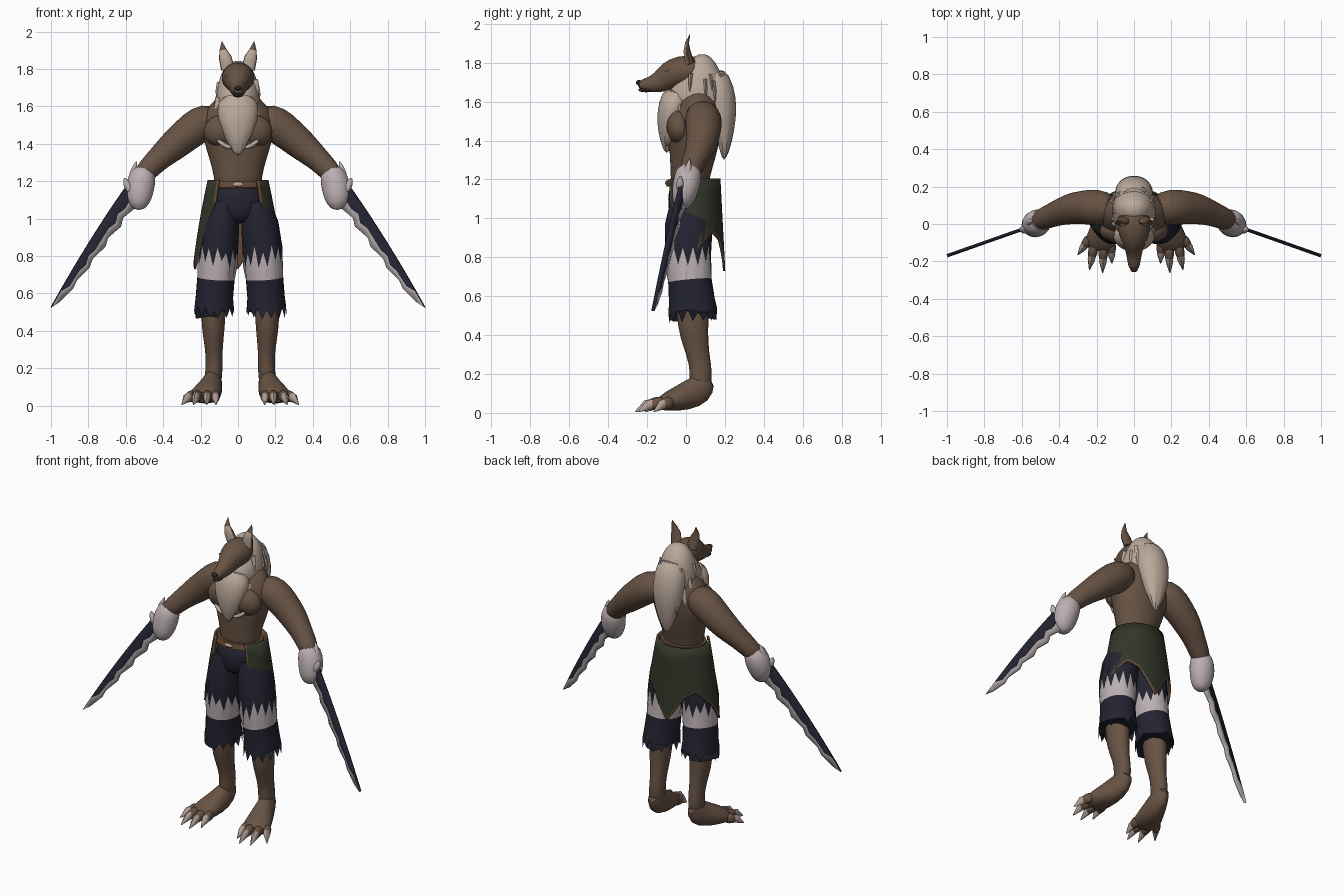
import bpy, bmesh, math, random
from mathutils import Vector, Matrix

random.seed(4)
cube = bpy.data.objects.get("Cube")
if cube:
    bpy.data.objects.remove(cube)

COLORS = {
    "brown_fur": (0.135, 0.085, 0.057),
    "cream_hair": (0.50, 0.40, 0.33),
    "pale_cloth": (0.50, 0.43, 0.44),
    "navy_cloth": (0.016, 0.017, 0.030),
    "green_cloth": (0.032, 0.037, 0.022),
    "leather_trim": (0.13, 0.070, 0.036),
    "dark_nose": (0.025, 0.019, 0.017),
    "claw": (0.43, 0.34, 0.30),
}
MATS = {}
for key, rgb in COLORS.items():
    m = bpy.data.materials.new(key)
    m.use_nodes = True
    m.diffuse_color = (*rgb, 1)
    bsdf = m.node_tree.nodes["Principled BSDF"]
    bsdf.inputs["Base Color"].default_value = (*rgb, 1)
    bsdf.inputs["Roughness"].default_value = 0.8
    MATS[key] = m
made = []


def finish(name, bm, mats, subsurf=0, fix=True):
    if fix:
        bmesh.ops.recalc_face_normals(bm, faces=bm.faces)
    me = bpy.data.meshes.new(name)
    bm.to_mesh(me)
    bm.free()
    for k in mats:
        me.materials.append(MATS[k])
    ob = bpy.data.objects.new(name, me)
    bpy.context.scene.collection.objects.link(ob)
    made.append(ob)
    if subsurf:
        ob.modifiers.new("smooth", "SUBSURF").levels = subsurf
        ob.modifiers["smooth"].render_levels = subsurf
    return ob


def tube(name, paths, mats, up=(0, 1, 0), n=14, bands=None, jag=None, subsurf=1, side=1):
    """Loft elliptical rings along paths of (x, y, z, radius_a, radius_b)."""
    bm = bmesh.new()
    for path in paths:
        path = [(p[0] * side, *p[1:4], p[-1]) for p in path]
        pts = [Vector(p[:3]) for p in path]
        rings = []
        for i, p in enumerate(path):
            t = (pts[min(i + 1, len(pts) - 1)] - pts[max(i - 1, 0)]).normalized()
            s = Vector(up).cross(t).normalized()
            w = t.cross(s)
            ring = []
            for k in range(n):
                a = math.tau * k / n
                co = pts[i] + s * p[3] * math.cos(a) + w * p[4] * math.sin(a)
                if jag and i in jag:
                    co.z += jag[i] * (k % 2 * 2 - 1) * random.uniform(0.3, 1)
                ring.append(bm.verts.new(co))
            rings.append(ring)
        for i in range(len(rings) - 1):
            for k in range(n):
                q = (k + 1) % n
                f = bm.faces.new((rings[i][k], rings[i][q], rings[i + 1][q], rings[i + 1][k]))
                f.material_index = bands[i] if bands else 0
        for ring, b in ((rings[0], 0), (rings[-1], -1)):
            bm.faces.new(ring).material_index = bands[b] if bands else 0
    return finish(name, bm, mats, subsurf)


def ball(name, loc, size, mat, tilt=0):
    bm = bmesh.new()
    mx = Matrix.Translation(loc) @ Matrix.Rotation(tilt, 4, "Y") @ Matrix.Diagonal((*size, 1))
    bmesh.ops.create_uvsphere(bm, u_segments=16, v_segments=10, radius=1, matrix=mx)
    return finish(name, bm, [mat])


# Torso, neck and head
tube("torso", [[(0, .02, 1.12, .13, .1), (0, .02, 1.22, .125, .1), (0, .035, 1.32, .155, .12),
                (0, .04, 1.42, .187, .135), (0, .055, 1.52, .2, .135), (0, .07, 1.6, .165, .105),
                (0, .07, 1.68, .08, .075)]], ["brown_fur"], n=20)
tube("head", [[(0, .1, 1.74, .06, .06), (0, .04, 1.75, .088, .088), (0, -.03, 1.757, .09, .084),
               (0, -.09, 1.735, .07, .074), (0, -.14, 1.695, .044, .054), (0, -.2, 1.685, .037, .038),
               (0, -.25, 1.688, .024, .018)]], ["brown_fur"], up=(0, 0, 1), n=18)
ball("nose", (0, -.243, 1.698), (.02, .015, .013), "dark_nose")
ball("mouth", (0, -.205, 1.66), (.028, .04, .012), "dark_nose")

# Mane wrapping the neck, falling down the back, and the beard on the chest
tube("neck_mane", [[(0, .07, 1.845, .03, .03), (0, .08, 1.80, .085, .075), (0, .085, 1.72, .108, .115),
                    (0, .06, 1.62, .125, .17), (0, .06, 1.54, .1, .16)]], ["cream_hair"], n=20)
tube("back_mane", [[(0, .12, 1.76, .085, .085), (0, .165, 1.65, .105, .09), (0, .185, 1.55, .1, .08),
                    (0, .195, 1.45, .075, .055), (0, .2, 1.37, .045, .03), (0, .195, 1.3, .008, .008)]],
     ["cream_hair"], n=18, jag={3: .012, 4: .02})
tube("beard", [[(0, -.03, 1.66, .1, .08), (0, -.07, 1.57, .12, .08), (0, -.09, 1.48, .09, .062),
                (0, -.095, 1.40, .052, .04), (0, -.1, 1.335, .008, .008)]],
     ["cream_hair"], n=18, jag={2: .012, 3: .02})
tufts = []
for i in range(34):
    a = math.tau * i / 34 + random.uniform(-.1, .1)
    z = 1.55 + random.uniform(0, .2)
    r = 1 - max(0, z - 1.66) * 1.8
    x, y = .118 * r * math.sin(a), .06 + .165 * r * math.cos(a)
    if z > 1.63 and y < 0:
        z -= .1
    tufts.append([(x * .9, y, z, .02, .012), (x, y + .015 * math.cos(a), z - .05, .017, .01),
                  (x * 1.08, y + .02 * math.cos(a), z - .11, .002, .002)])
tube("mane_tufts", tufts, ["cream_hair"], n=6, subsurf=0)

# Pants waist, belt and buckle
tube("pants_waist", [[(0, .025, 1.19, .14, .115), (0, .03, 1.1, .155, .125), (0, .03, 1.02, .15, .12),
                      (0, .03, .97, .09, .09)]], ["navy_cloth"], n=20)
tube("belt", [[(0, .025, 1.2, .143, .12), (0, .025, 1.165, .152, .127)]], ["leather_trim"], n=24, subsurf=0)
ball("buckle", (0, -.1, 1.183), (.03, .008, .012), "cream_hair")

# Open-fronted skirt with a pointed hem at the sides and back
KEYS = [(40, 1.1), (50, 1.0), (76, .73), (100, .84), (130, .93), (152, .89), (180, .73)]


def hem(deg):
    deg = min(deg, 360 - deg)
    for (a, za), (b, zb) in zip(KEYS, KEYS[1:]):
        if deg <= b:
            return za + (zb - za) * (deg - a) / (b - a)
    return KEYS[-1][1]


bm = bmesh.new()
grid = []
for d in range(40, 321, 4):
    a, col = math.radians(d), []
    for f in (0, .2, .4, .6, .8, .96, 1):
        z = 1.205 + (hem(d) - 1.205) * f
        drop = (1.205 - z) / .475
        rx = .163 + .105 * drop - .025 * drop * drop
        col.append(bm.verts.new((rx * math.sin(a), .03 - (.147 + .025 * drop) * math.cos(a), z)))
    grid.append(col)
for i in range(len(grid) - 1):
    for j in range(6):
        f = bm.faces.new((grid[i][j], grid[i][j + 1], grid[i + 1][j + 1], grid[i + 1][j]))
        f.material_index = int(j == 5 or i in (0, len(grid) - 2))
skirt = finish("skirt", bm, ["green_cloth", "leather_trim"], fix=False)
sol = skirt.modifiers.new("thickness", "SOLIDIFY")
sol.thickness, sol.offset = .012, -1
sol.material_offset = sol.material_offset_rim = 1

for s, word in ((1, "left_"), (-1, "right_")):
    shift = .012 * s  # stance leans slightly to one side

    # Ear with pale inside, eye, chest muscle and chest marking
    ear = tube(word + "ear", [[(.055, .02, 1.80, .036, .022), (.068, .005, 1.86, .034, .018),
                               (.08, .005, 1.90, .02, .01), (.086, .02, 1.945, .002, .002)]],
               ["brown_fur", "cream_hair"], n=12, subsurf=0, side=s)
    for p in ear.data.polygons:
        p.material_index = int(p.normal.y < -.55 and p.center.z > 1.82 and p.center.z < 1.91)
    ball(word + "eye", (.05 * s, -.097, 1.757), (.02, .014, .006), "cream_hair", -.35 * s)
    ball(word + "chest", (.09 * s, -.035, 1.47), (.095, .065, .085), "brown_fur", .3 * s)
    tube(word + "chest_marking", [[(.03, -.098, 1.375, .01), (.075, -.092, 1.39, .015),
                                   (.115, -.078, 1.425, .01)]], ["cream_hair"], n=8, side=s)

    # Arm, wrapped hand and cuff points
    tube(word + "arm", [[(.1, .08, 1.55, .075), (.2, .09, 1.51, .103), (.28, .09, 1.445, .09),
                         (.35, .08, 1.385, .084), (.42, .055, 1.325, .066), (.48, .03, 1.265, .062),
                         (.54, 0, 1.2, .045)]], ["brown_fur"], n=16, side=s)
    tube(word + "hand_wrap", [[(.495, .02, 1.275, .06, .06), (.515, .01, 1.21, .078, .075),
                               (.53, -.005, 1.14, .08, .07), (.53, -.02, 1.08, .06, .055),
                               (.53, -.02, 1.045, .025, .025)]], ["pale_cloth"], side=s)
    tube(word + "cuff_points", [[(.55, 0, 1.2, .04), (.565, .01, 1.25, .022), (.54, .02, 1.31, .003)],
                                [(.57, -.03, 1.14, .03), (.6, -.03, 1.19, .02), (.605, -.03, 1.22, .006)]],
         ["pale_cloth"], n=8, side=s)

    # Notched blade with a pale cutting edge and tip
    bm, rows, steps = bmesh.new(), [], 18
    for i in range(steps + 1):
        t = i / steps
        x = .56 + .44 * t
        top = Vector((x, 0, 1.225 - .61 * t - .09 * t * t))
        width = .115 * (1 - t) ** .45 * (1 - .1 * (i % 3))
        low = top + Vector((-.82, 0, -.57)) * width
        edge = .36 + .1 * (i % 2) if t < .86 else 1.0
        row = []
        for co in (top, low.lerp(top, edge * .98), low):
            row.append(bm.verts.new((co.x * s, -.015 - .155 * (co.x - .56) / .44, co.z)))
        rows.append(row)
    for i in range(steps):
        for j in (0, 1):
            f = bm.faces.new((rows[i][j], rows[i + 1][j], rows[i + 1][j + 1], rows[i][j + 1]))
            f.material_index = j
    blade = finish(word + "blade", bm, ["navy_cloth", "pale_cloth"])
    sol = blade.modifiers.new("thickness", "SOLIDIFY")
    sol.thickness, sol.offset = .018, 0

    # Pant leg: navy, torn pale band, navy ragged cuff
    leg = tube(word + "pant_leg", [[(.085, .025, 1.08, .075, .105), (.105, .015, .97, .1, .122),
                                    (.122, .01, .80, .106, .118), (.13, .02, .68, .1, .112),
                                    (.138, .03, .58, .1, .118), (.14, .035, .5, .108, .125)]],
               ["navy_cloth", "pale_cloth"], n=28, bands=[0, 0, 1, 0, 0], jag={2: .06, 5: .035},
               subsurf=0, side=s)

    # Lower leg, foot, toes and claws
    shin = tube(word + "shin", [[(.14, .03, .6, .07, .085), (.143, .035, .5, .066, .084),
                                 (.145, .04, .4, .062, .075), (.14, .062, .3, .046, .058),
                                 (.14, .08, .21, .046, .058), (.145, .07, .1, .05, .06)]],
                ["brown_fur"], n=16, side=s)
    foot = tube(word + "foot", [[(.14, .125, .18, .035, .04), (.145, .075, .12, .052, .085),
                                 (.165, -.01, .08, .072, .074), (.19, -.09, .06, .088, .052),
                                 (.2, -.145, .04, .08, .032)]], ["brown_fur"], up=(0, 0, 1), side=s)
    toes, claws = [], []
    for bx, by, tx, ty in ((.135, -.1, .13, -.21), (.175, -.12, .18, -.26),
                           (.225, -.11, .25, -.245), (.245, -.07, .312, -.165)):
        mx, my = bx + (tx - bx) * .6, by + (ty - by) * .6
        toes.append([(bx, by, .055, .03, .035), ((bx + mx) / 2, (by + my) / 2, .05, .028, .034),
                     (mx, my, .035, .02, .024)])
        claws.append([(bx * .5 + mx * .5, by * .5 + my * .5, .052, .02, .024),
                      (mx, my, .04, .02, .026), (tx, ty, .006, .003, .003)])
    parts = [leg, shin, foot,
             tube(word + "toes", toes, ["brown_fur"], up=(0, 0, 1), n=10, side=s),
             tube(word + "claws", claws, ["claw"], up=(0, 0, 1), n=8, subsurf=0, side=s)]
    for ob in parts:
        ob.location.x = shift * s

# Smooth shading with sharp edges kept
bpy.ops.object.select_all(action="DESELECT")
for ob in made:
    ob.select_set(True)
bpy.context.view_layer.objects.active = made[0]
bpy.ops.object.shade_smooth_by_angle(angle=math.radians(50))
